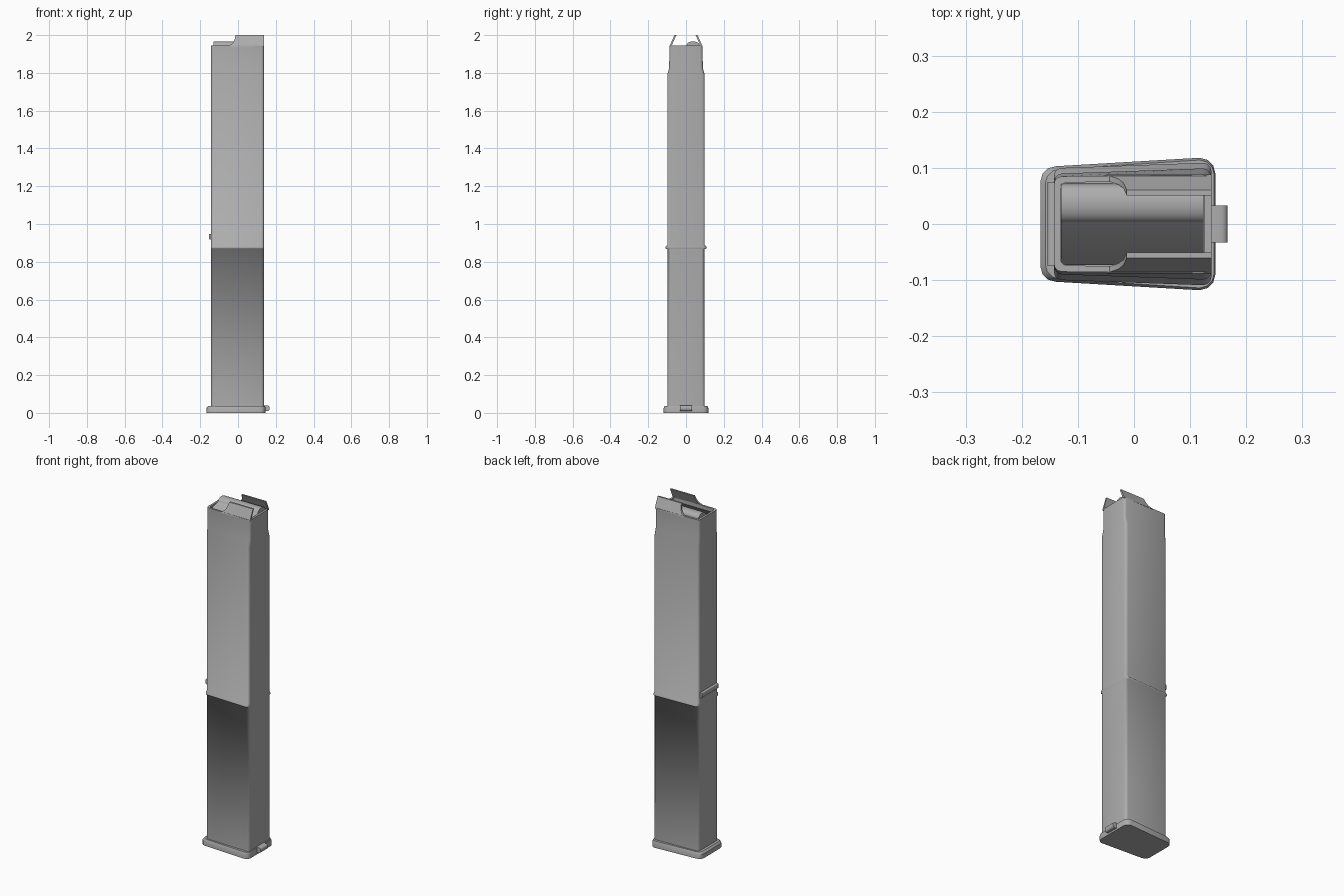
import bpy, bmesh
from math import sin, cos, pi

if "Cube" in bpy.data.objects:
    bpy.data.objects.remove(bpy.data.objects["Cube"])

# dark grey finish
steel = bpy.data.materials.new("dark_grey")
steel.diffuse_color = (0.42, 0.42, 0.42, 1)
steel.use_nodes = True
steel.node_tree.nodes["Principled BSDF"].inputs["Base Color"].default_value = steel.diffuse_color


def finish(name, bm, angle=35):
    bmesh.ops.recalc_face_normals(bm, faces=bm.faces)
    mesh = bpy.data.meshes.new(name)
    bm.to_mesh(mesh)
    bm.free()
    mesh.materials.append(steel)
    ob = bpy.data.objects.new(name, mesh)
    bpy.context.collection.objects.link(ob)
    bpy.ops.object.select_all(action='DESELECT')
    ob.select_set(True)
    bpy.context.view_layer.objects.active = ob
    bpy.ops.object.shade_smooth_by_angle(angle=angle * pi / 180)
    return ob


def ring(x0, x1, y0, y1, r, z, n=3):
    """Rounded, tapered rectangle: half width y0 at x0, y1 at x1."""
    pts = []
    for cx, cy, start in ((x1 - r, y1 - r, 0), (x0 + r, y0 - r, 1),
                          (x0 + r, -y0 + r, 2), (x1 - r, -y1 + r, 3)):
        for i in range(n + 1):
            a = (start + i / n) * pi / 2
            pts.append((cx + r * cos(a), cy + r * sin(a), z))
    return pts


def loft(name, sections, angle=35):
    bm = bmesh.new()
    rings = [[bm.verts.new(p) for p in ring(*s)] for s in sections]
    for a, b in zip(rings, rings[1:]):
        for i in range(len(a)):
            j = (i + 1) % len(a)
            bm.faces.new((a[i], a[j], b[j], b[i]))
    bm.faces.new(rings[0])
    bm.faces.new(rings[-1])
    return finish(name, bm, angle)


def extrude(name, outline, offset, angle=35):
    bm = bmesh.new()
    face = bm.faces.new([bm.verts.new(p) for p in outline])
    new = bmesh.ops.extrude_face_region(bm, geom=[face])['geom']
    bmesh.ops.translate(bm, vec=offset,
                        verts=[v for v in new if isinstance(v, bmesh.types.BMVert)])
    return finish(name, bm, angle)


def box(name, lo, hi, bevel):
    bm = bmesh.new()
    bmesh.ops.create_cube(bm, size=1)
    for v in bm.verts:
        v.co = [(l + h) / 2 + c * (h - l) for l, h, c in zip(lo, hi, v.co)]
    edges = [e for e in bm.edges if abs(e.verts[0].co.y - e.verts[1].co.y) > 0.001]
    bmesh.ops.bevel(bm, geom=edges, offset=bevel, segments=3, profile=0.5, affect='EDGES')
    return finish(name, bm)


# hollow tube with a softly blended side rib and a slightly narrower neck
loft("tube_body", [
    (-0.143, 0.138, 0.090, 0.099, 0.015, 0.02),
    (-0.143, 0.138, 0.090, 0.099, 0.015, 0.868),
    (-0.143, 0.138, 0.100, 0.109, 0.015, 0.871),
    (-0.143, 0.138, 0.100, 0.109, 0.015, 0.878),
    (-0.143, 0.138, 0.090, 0.099, 0.015, 0.888),
    (-0.143, 0.138, 0.090, 0.099, 0.015, 1.79),
    (-0.143, 0.138, 0.085, 0.089, 0.015, 1.825),
    (-0.143, 0.138, 0.085, 0.088, 0.015, 1.945),
    (-0.131, 0.126, 0.074, 0.077, 0.012, 1.945),
    (-0.131, 0.126, 0.074, 0.077, 0.012, 1.88)], 80)

# floor plate, wider towards +x, with a rounded catch
loft("floor_plate", [
    (-0.167, 0.145, 0.103, 0.118, 0.028, 0.0),
    (-0.167, 0.145, 0.103, 0.118, 0.028, 0.026),
    (-0.158, 0.143, 0.098, 0.114, 0.026, 0.037)])
box("floor_plate_catch", (0.125, -0.033, 0.01), (0.167, 0.033, 0.04), 0.011)

# stop rib on the narrow end
box("end_rib", (-0.154, -0.075, 0.918), (-0.135, 0.075, 0.948), 0.006)

# feed lips leaning inwards
lip = [(-0.05, 1.94), (-0.04, 1.948), (-0.028, 1.957), (-0.019, 1.972),
       (-0.013, 2.0), (0.138, 2.0), (0.138, 1.94)]
for side, name in ((1, "feed_lip_left"), (-1, "feed_lip_right")):
    extrude(name, [(x, side * (0.088 - 0.45 * (z - 1.94)), z) for x, z in lip],
            (0, -side * 0.01, 0))

# follower with an off-centre rounded hump
hump = [(0.037 + 0.034 * cos(pi * i / 12), 1.945 + 0.022 * sin(pi * i / 12))
        for i in range(13)]
profile = [(-0.073, 1.87), (0.073, 1.87), (0.073, 1.935)] + hump + [(-0.073, 1.925)]
extrude("follower", [(-0.13, y, z) for y, z in profile], (0.254, 0, 0), 80)
